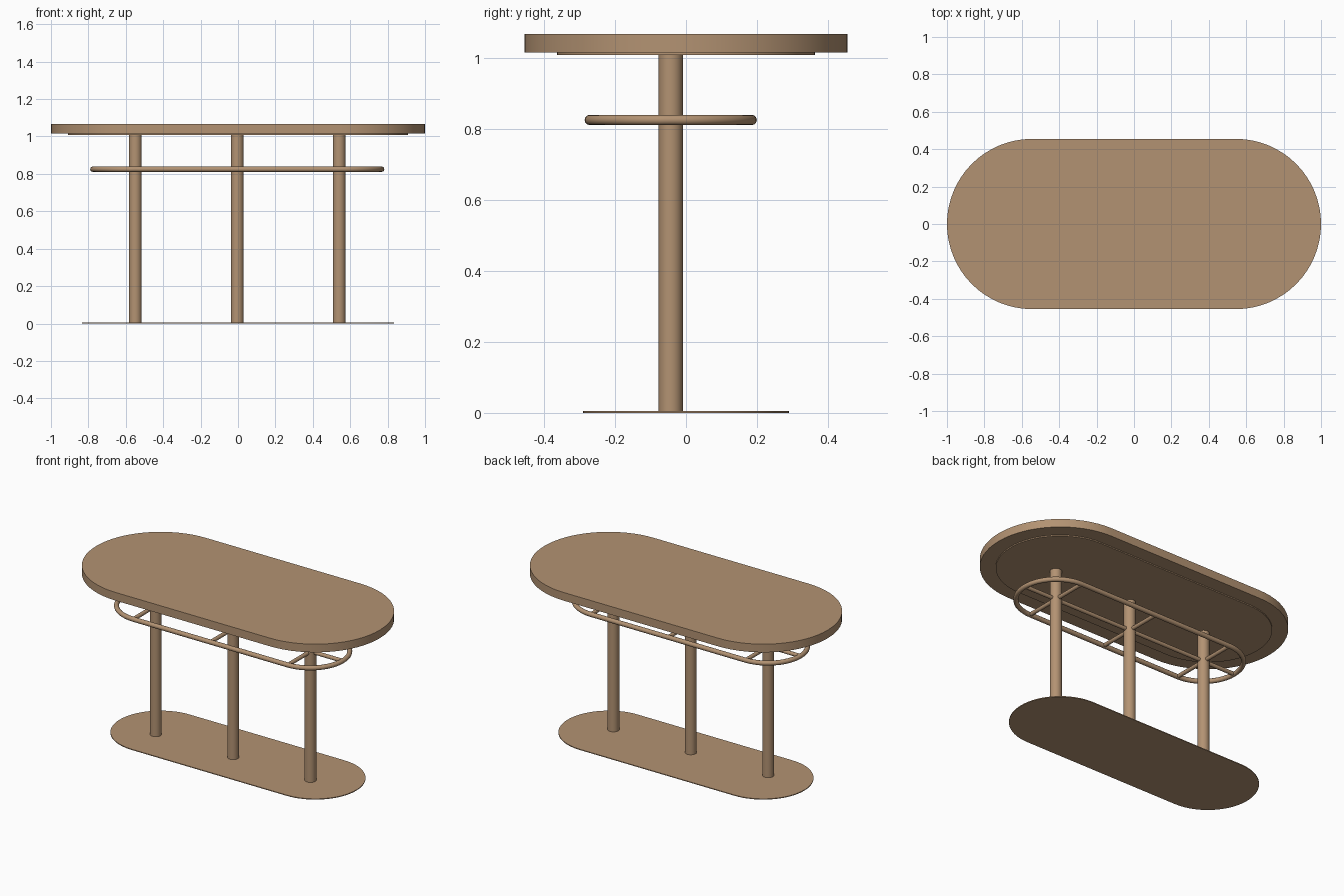
import bpy, bmesh, math
from mathutils import Vector

if "Cube" in bpy.data.objects:
    bpy.data.objects.remove(bpy.data.objects["Cube"])

wood = bpy.data.materials.new("wood")
wood.diffuse_color = (0.45, 0.29, 0.17, 1)
wood.use_nodes = True
wood.node_tree.nodes["Principled BSDF"].inputs["Base Color"].default_value = wood.diffuse_color


def finish(ob):
    ob.data.materials.append(wood)
    bpy.ops.object.select_all(action='DESELECT')
    ob.select_set(True)
    bpy.context.view_layer.objects.active = ob
    bpy.ops.object.shade_smooth_by_angle(angle=math.radians(35))


def stadium(half_x, r, cx=0, cy=0, n=32):
    """Outline of a long shape with round ends."""
    s = half_x - r
    pts = []
    for side, start in ((1, -math.pi / 2), (-1, math.pi / 2)):
        for i in range(n + 1):
            a = start + math.pi * i / n
            pts.append((cx + side * s + r * math.cos(a), cy + r * math.sin(a)))
    return pts


def slab(name, half_x, r, z0, z1):
    bm = bmesh.new()
    face = bm.faces.new([bm.verts.new((x, y, z0)) for x, y in stadium(half_x, r)])
    ext = bmesh.ops.extrude_face_region(bm, geom=[face])
    for v in ext["geom"]:
        if isinstance(v, bmesh.types.BMVert):
            v.co.z = z1
    if not any(f.normal.z < -0.5 for f in bm.faces):
        bm.faces.new([v for v in bm.verts if v.co.z == z0])
    bmesh.ops.recalc_face_normals(bm, faces=bm.faces)
    me = bpy.data.meshes.new(name)
    bm.to_mesh(me)
    bm.free()
    ob = bpy.data.objects.new(name, me)
    bpy.context.collection.objects.link(ob)
    finish(ob)


def rod(name, a, b, r, sides=32):
    a, b = Vector(a), Vector(b)
    bpy.ops.mesh.primitive_cylinder_add(vertices=sides, radius=r, depth=(b - a).length, location=(a + b) / 2)
    ob = bpy.context.object
    ob.name = name
    ob.rotation_euler = (b - a).to_track_quat('Z', 'Y').to_euler()
    finish(ob)


# Top, its backing plate and the floor plate
slab("table_top", 1.0, 0.455, 1.015, 1.067)
slab("under_top_plate", 0.91, 0.363, 1.008, 1.015)
slab("base_plate", 0.835, 0.29, 0.0, 0.005)

# Three posts with a foot rail cross bar on each
CX, CY, Z = -0.004, -0.043, 0.825
R, HALF = 0.228, 0.772
for tag, dx in (("left", -0.545), ("middle", 0), ("right", 0.545)):
    x = CX + dx
    rod(f"{tag}_post", (x, CY, 0.003), (x, CY, 1.01), 0.034, 48)
    rod(f"{tag}_cross_bar", (x, CY - R, Z), (x, CY + R, Z), 0.012, 20)
rod("long_bar", (CX - HALF, CY, Z), (CX + HALF, CY, Z), 0.012, 20)

# Ring rail: round tube swept along the outline
cu = bpy.data.curves.new("ring_rail", 'CURVE')
cu.dimensions = '3D'
cu.bevel_depth = 0.0145
cu.bevel_resolution = 4
sp = cu.splines.new('POLY')
path = stadium(HALF, R, CX, CY, 24)
sp.points.add(len(path) - 1)
for p, (x, y) in zip(sp.points, path):
    p.co = (x, y, Z, 1)
sp.use_cyclic_u = True
ring = bpy.data.objects.new("ring_rail", cu)
bpy.context.collection.objects.link(ring)
bpy.ops.object.select_all(action='DESELECT')
ring.select_set(True)
bpy.context.view_layer.objects.active = ring
bpy.ops.object.convert(target='MESH')
finish(bpy.context.object)
